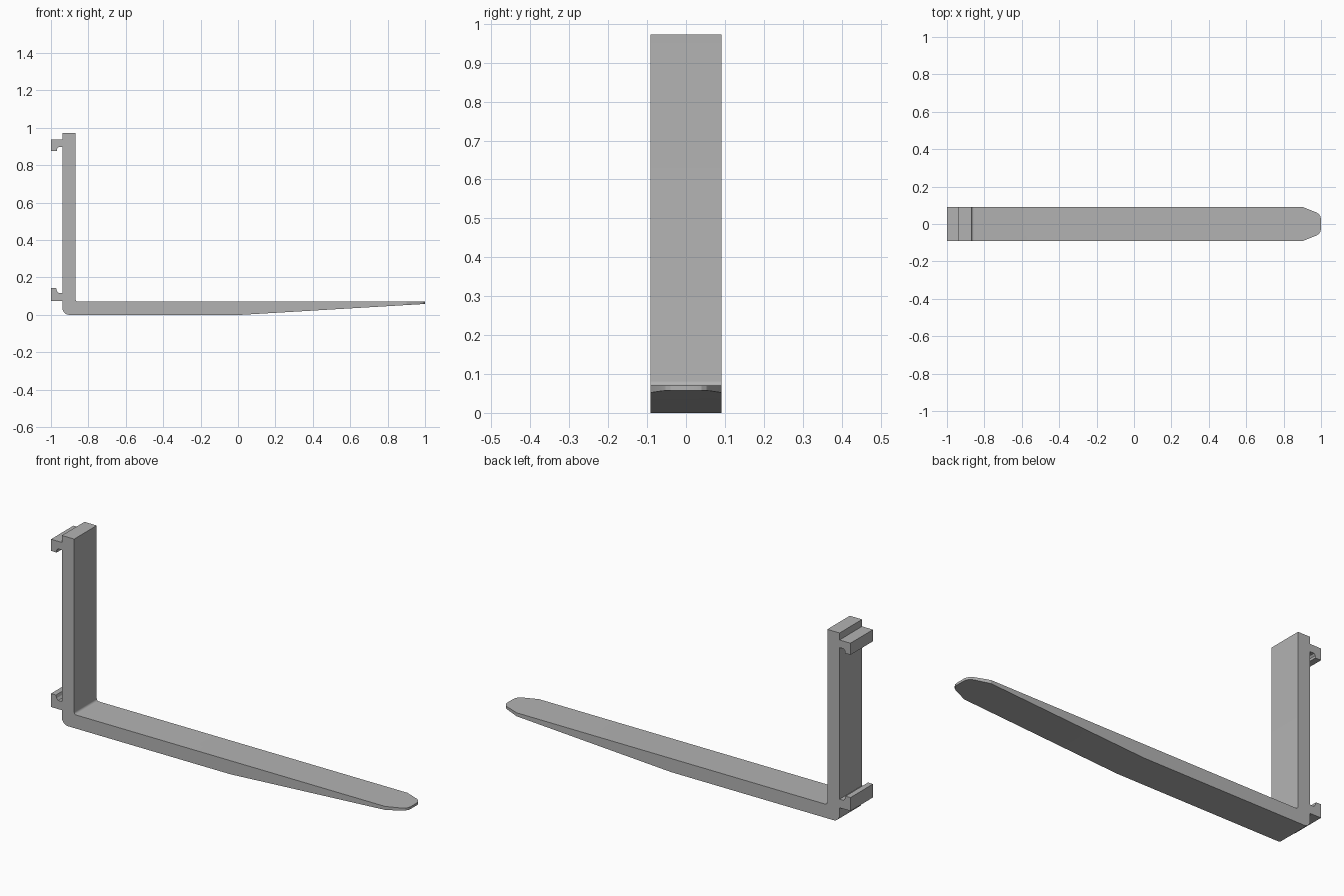
import bpy, bmesh, math
from mathutils import Vector

cube = bpy.data.objects.get("Cube")
if cube:
    bpy.data.objects.remove(cube, do_unlink=True)

HALF = 0.0915                       # half the width of the fork
BACK, FACE, TOP, BLADE = -0.938, -0.868, 0.972, 0.07

steel = bpy.data.materials.new("grey steel")
steel.use_nodes = True
grey = (0.45, 0.45, 0.45, 1)
steel.diffuse_color = grey
steel.node_tree.nodes["Principled BSDF"].inputs["Base Color"].default_value = grey


def arc(cx, cz, r, start, end, steps=8):
    angles = [math.radians(start + (end - start) * i / steps) for i in range(steps + 1)]
    return [(cx + r * math.cos(a), cz + r * math.sin(a)) for a in angles]


def extrude_profile(name, points, cuts=()):
    """Extrude an x-z profile across the width, then trim it with planes."""
    bm = bmesh.new()
    face = bm.faces.new([bm.verts.new((x, -HALF, z)) for x, z in points])
    moved = bmesh.ops.extrude_face_region(bm, geom=[face])["geom"]
    verts = [v for v in moved if isinstance(v, bmesh.types.BMVert)]
    bmesh.ops.translate(bm, verts=verts, vec=(0, 2 * HALF, 0))
    for co, normal in cuts:
        geom = bm.verts[:] + bm.edges[:] + bm.faces[:]
        cut = bmesh.ops.bisect_plane(bm, geom=geom, plane_co=co, plane_no=normal,
                                     clear_outer=True)["geom_cut"]
        rim = [e for e in cut if isinstance(e, bmesh.types.BMEdge)]
        bmesh.ops.holes_fill(bm, edges=rim, sides=0)
    bmesh.ops.recalc_face_normals(bm, faces=bm.faces[:])
    mesh = bpy.data.meshes.new(name)
    bm.to_mesh(mesh)
    bm.free()
    mesh.materials.append(steel)
    obj = bpy.data.objects.new(name, mesh)
    bpy.context.collection.objects.link(obj)
    bpy.context.view_layer.objects.active = obj
    obj.select_set(True)
    bpy.ops.object.shade_smooth_by_angle(angle=math.radians(20))
    obj.select_set(False)


# Fork: upright shank, rounded heel and a blade tapering to a thin tip
fork = [(BACK, TOP)] + arc(BACK + 0.035, 0.035, 0.035, 180, 270)
fork += [(0.02, 0), (1, 0.058), (1, BLADE)]
fork += arc(FACE + 0.012, BLADE + 0.012, 0.012, 270, 180) + [(FACE, TOP)]

# Tip outline in plan, trimmed on both sides
tip = [(0.9, HALF), (0.975, 0.062), (0.988, 0.053), (0.997, 0.04), (1.0, 0.025)]
cuts = []
for (x0, y0), (x1, y1) in zip(tip, tip[1:]):
    for side in (1, -1):
        cuts.append((Vector((x0, side * y0, 0)), Vector((y0 - y1, side * (x1 - x0), 0))))
extrude_profile("fork", fork, cuts)

# Carriage hooks on the back of the shank
extrude_profile("upper_hook", [
    (BACK, 0.936), (-1, 0.936), (-1, 0.876), (-0.968, 0.876),
    (-0.968, 0.888), (-0.96, 0.897), (BACK, 0.897)])
extrude_profile("lower_hook", [
    (BACK, 0.073), (-1, 0.073), (-1, 0.142), (-0.972, 0.142),
    (-0.968, 0.127), (-0.96, 0.117), (BACK, 0.117)])
